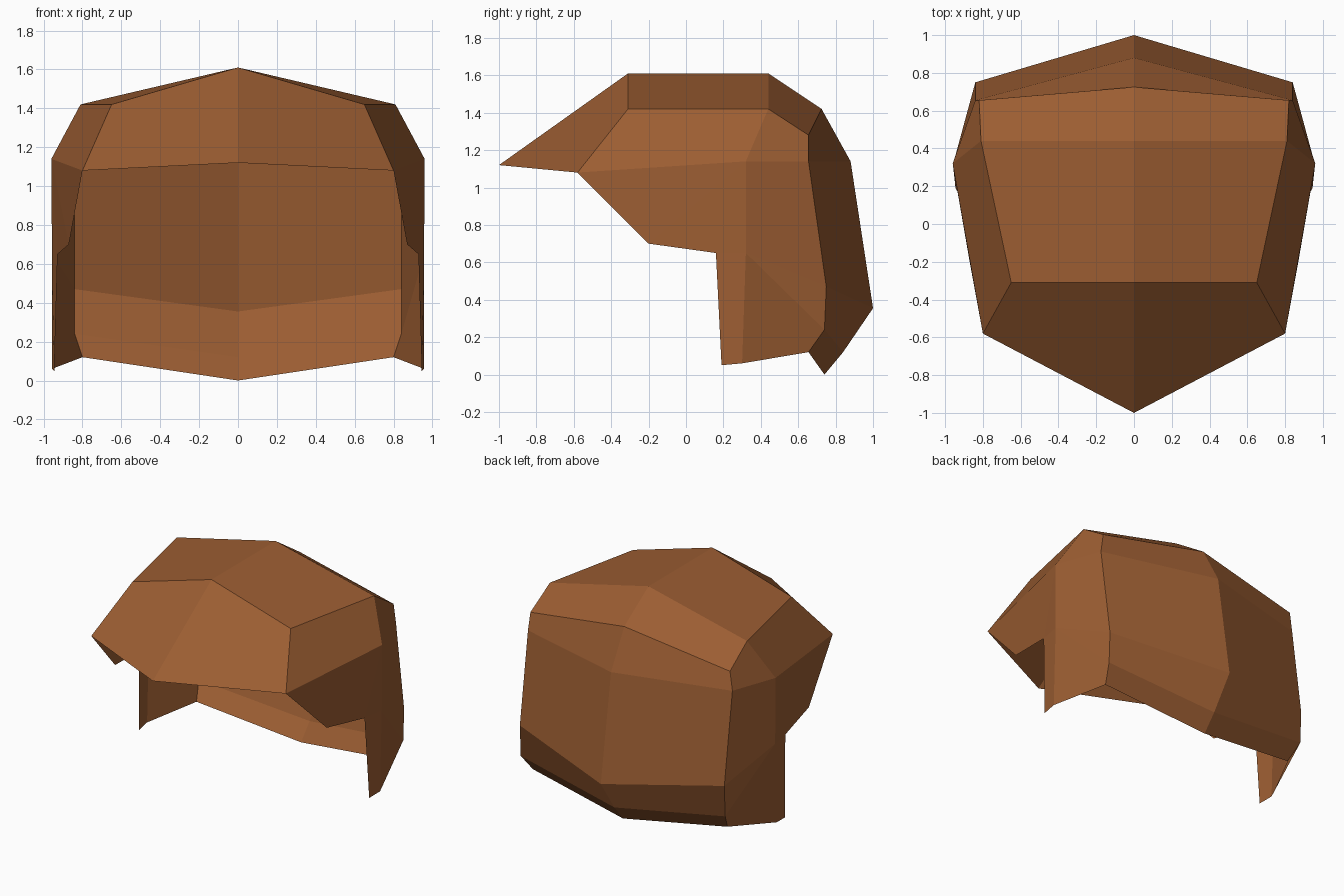
import bpy, bmesh

if "Cube" in bpy.data.objects:
    bpy.data.objects.remove(bpy.data.objects["Cube"])

# Colour
brown = bpy.data.materials.new("brown")
brown.diffuse_color = (0.33, 0.11, 0.032, 1)
brown.use_nodes = True
brown.node_tree.nodes["Principled BSDF"].inputs["Base Color"].default_value = brown.diffuse_color

# Centre-line profile from front tip over the crown to the nape (y, z)
centre = [(-1, 1.12), (-0.31, 1.61), (0.44, 1.61), (0.725, 1.42),
          (0.88, 1.14), (1.0, 0.355), (0.84, 0.12), (0.74, 0.0)]
# Matching corner line on the right side (x, y, z)
corner = [(0.80, -0.58, 1.08), (0.65, -0.31, 1.42), (0.81, 0.44, 1.42),
          (0.82, 0.655, 1.28), (0.84, 0.655, 1.14), (0.84, 0.75, 0.47),
          (0.84, 0.74, 0.24), (0.80, 0.655, 0.12)]

bm = bmesh.new()
mid = [bm.verts.new((0, y, z)) for y, z in centre]
side = [bm.verts.new(p) for p in corner]

# Fringe, crown, back and nape strips
for i in range(len(mid) - 1):
    bm.faces.new((mid[i], mid[i + 1], side[i + 1], side[i]))

# Side panel: widest point, ear, lower edge and sideburn
wide = bm.verts.new((0.96, 0.32, 1.14))
ear = bm.verts.new((0.957, 0.32, 0.65))
low = bm.verts.new((0.957, 0.30, 0.06))
temple = bm.verts.new((0.87, -0.20, 0.70))
notch = bm.verts.new((0.928, 0.16, 0.65))
burn = bm.verts.new((0.945, 0.19, 0.05))
for f in [(side[0], side[1], side[2], wide),
          (side[2], side[3], side[4], wide),
          (side[4], side[5], ear, wide),
          (side[5], side[6], ear),
          (side[6], side[7], low, ear),
          (wide, temple, side[0]),
          (wide, notch, temple),
          (wide, ear, notch),
          (ear, low, burn, notch)]:
    bm.faces.new(f)

# Mirror to the left side, weld the centre line
geom = bm.verts[:] + bm.edges[:] + bm.faces[:]
bmesh.ops.mirror(bm, geom=geom, axis='X', merge_dist=0.001)
bmesh.ops.remove_doubles(bm, verts=bm.verts[:], dist=0.001)
bmesh.ops.recalc_face_normals(bm, faces=bm.faces[:])
bm.faces.ensure_lookup_table()
top = max(bm.faces, key=lambda f: f.calc_center_median().z)
top.normal_update()
if top.normal.z < 0:
    bmesh.ops.reverse_faces(bm, faces=bm.faces[:])

mesh = bpy.data.meshes.new("hair_shell")
bm.to_mesh(mesh)
bm.free()
mesh.materials.append(brown)
bpy.context.collection.objects.link(bpy.data.objects.new("hair_shell", mesh))
